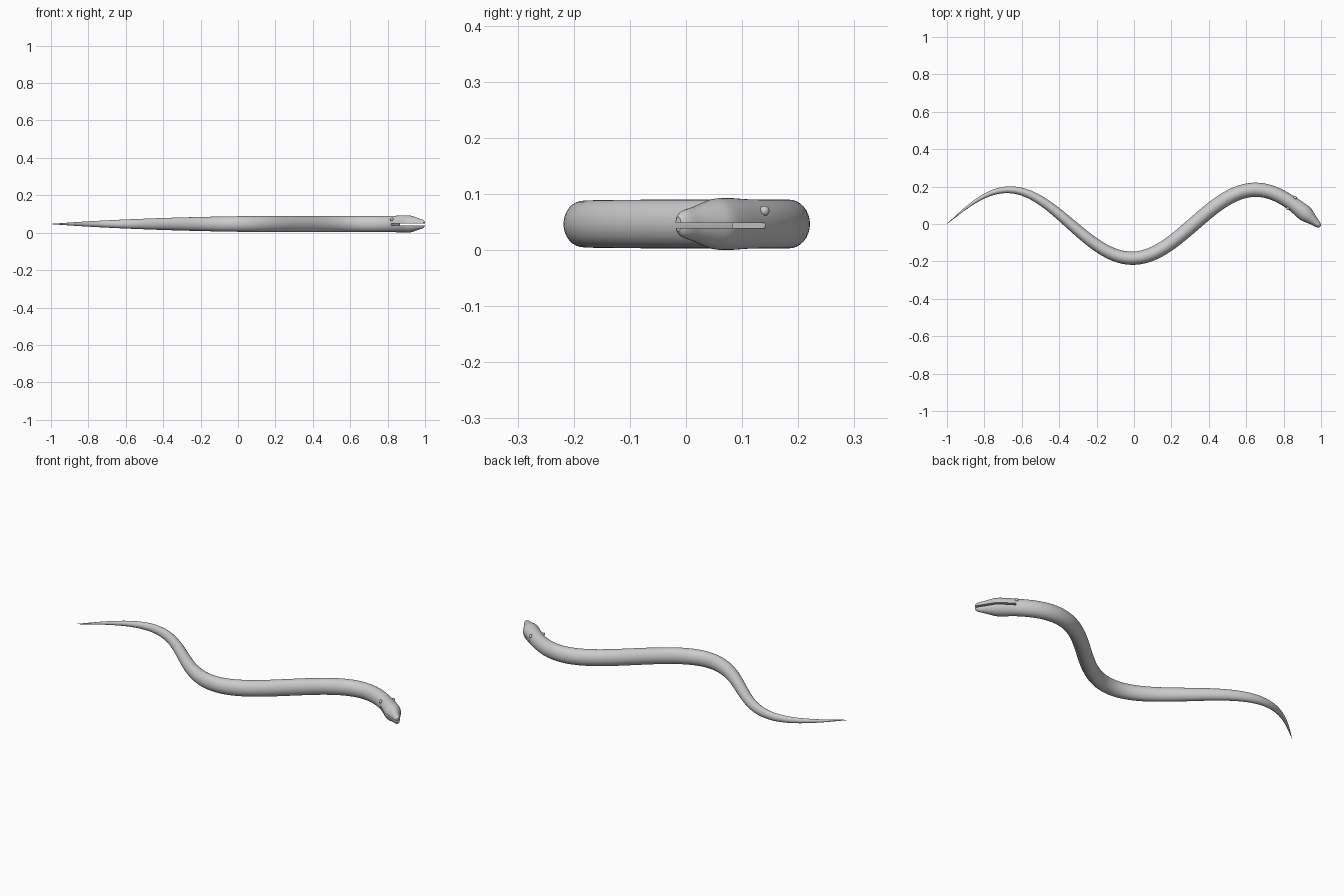
import bpy, bmesh
from math import sin, cos, pi, atan2
from mathutils import Vector

if "Cube" in bpy.data.objects:
    bpy.data.objects.remove(bpy.data.objects["Cube"])

ZC, AMP, K = 0.0465, 0.183, 4.76


def spine(x):
    """Point, heading and sideways direction on the wavy centre line."""
    slope = AMP * K * cos(K * (x + 1))
    t = Vector((1, slope, 0)).normalized()
    return Vector((x, AMP * sin(K * (x + 1)), ZC)), t, Vector((-t.y, t.x, 0))


# Cross-section stations: x, half width, half height
STATIONS = [(-1.0, .0008, .0008), (-.85, .0095, .011), (-.67, .018, .021),
            (-.4, .027, .032), (-.2, .032, .0375), (0, .0355, .0415),
            (.3, .0375, .0435), (.65, .038, .0435), (.84, .038, .044),
            (.895, .042, .0465), (.92, .042, .045), (.94, .034, .039),
            (.965, .023, .030), (.985, .016, .024), (.992, .011, .019)]


def section(x):
    """Smooth (Hermite) interpolation of the stations."""
    n = len(STATIONS)
    i = max(j for j in range(n - 1) if STATIONS[j][0] <= x + 1e-9)

    def slope(j, c):
        a, b = STATIONS[max(j - 1, 0)], STATIONS[min(j + 1, n - 1)]
        return (b[c] - a[c]) / (b[0] - a[0])
    a, b = STATIONS[i], STATIONS[i + 1]
    d = b[0] - a[0]
    u = (x - a[0]) / d
    return [a[c] * (1 + 2 * u) * (1 - u) ** 2 + b[c] * u * u * (3 - 2 * u)
            + d * (slope(i, c) * u * (1 - u) ** 2 + slope(i + 1, c) * u * u * (u - 1))
            for c in (1, 2)]


def finish(bm, name):
    bmesh.ops.recalc_face_normals(bm, faces=bm.faces)
    me = bpy.data.meshes.new(name)
    bm.to_mesh(me)
    bm.free()
    ob = bpy.data.objects.new(name, me)
    bpy.context.collection.objects.link(ob)
    return ob


def smooth(ob):
    bpy.ops.object.select_all(action='DESELECT')
    ob.select_set(True)
    bpy.context.view_layer.objects.active = ob
    bpy.ops.object.shade_smooth_by_angle(angle=0.6)


# Body and head: one swept tube
SEG = 32
xs = [-1 + 1.8 * i / 110 for i in range(110)] + [.8 + .192 * i / 32 for i in range(33)]
bm = bmesh.new()
rings = []
for x in xs:
    p, t, side = spine(x)
    w, h = section(x)
    rings.append([bm.verts.new(p + side * w * cos(2 * pi * k / SEG)
                               + Vector((0, 0, h * sin(2 * pi * k / SEG))))
                  for k in range(SEG)])
for a, b in zip(rings, rings[1:]):
    for k in range(SEG):
        bm.faces.new((a[k], a[(k + 1) % SEG], b[(k + 1) % SEG], b[k]))
# Tail end and rounded snout
bm.faces.new(rings[0])
p, t, side = spine(.992)
w, h = section(.992)
nose = [bm.verts.new(p + t * .005 + side * w * .6 * cos(2 * pi * k / SEG)
                     + Vector((0, 0, h * .65 * sin(2 * pi * k / SEG)))) for k in range(SEG)]
for k in range(SEG):
    bm.faces.new((rings[-1][k], rings[-1][(k + 1) % SEG], nose[(k + 1) % SEG], nose[k]))
bm.faces.new(nose)
body = finish(bm, "snake_body")

# Mouth slit: thin box cut through the head
eye_p, eye_t, eye_side = spine(.842)
tip = spine(.992)[0]
heading = (tip - eye_p).normalized()
bm = bmesh.new()
bmesh.ops.create_cube(bm, size=1)
cutter = finish(bm, "mouth_cutter")
cutter.scale = (.26, .2, .009)
cutter.rotation_euler.z = atan2(heading.y, heading.x)
cutter.location = eye_p + heading * .13
cutter.location.z = .0435
cutter.hide_render = True
mod = body.modifiers.new("mouth", 'BOOLEAN')
mod.operation = 'DIFFERENCE'
mod.solver = 'EXACT'
mod.object = cutter
bpy.context.view_layer.objects.active = body
body.select_set(True)
bpy.ops.object.modifier_apply(modifier=mod.name)
bpy.data.objects.remove(cutter)
smooth(body)

# Eyes
for name, s in (("left_eye", 1), ("right_eye", -1)):
    bm = bmesh.new()
    bmesh.ops.create_uvsphere(bm, u_segments=20, v_segments=12, radius=.009)
    eye = finish(bm, name)
    eye.location = eye_p + eye_side * s * .034
    eye.location.z = .07
    smooth(eye)
